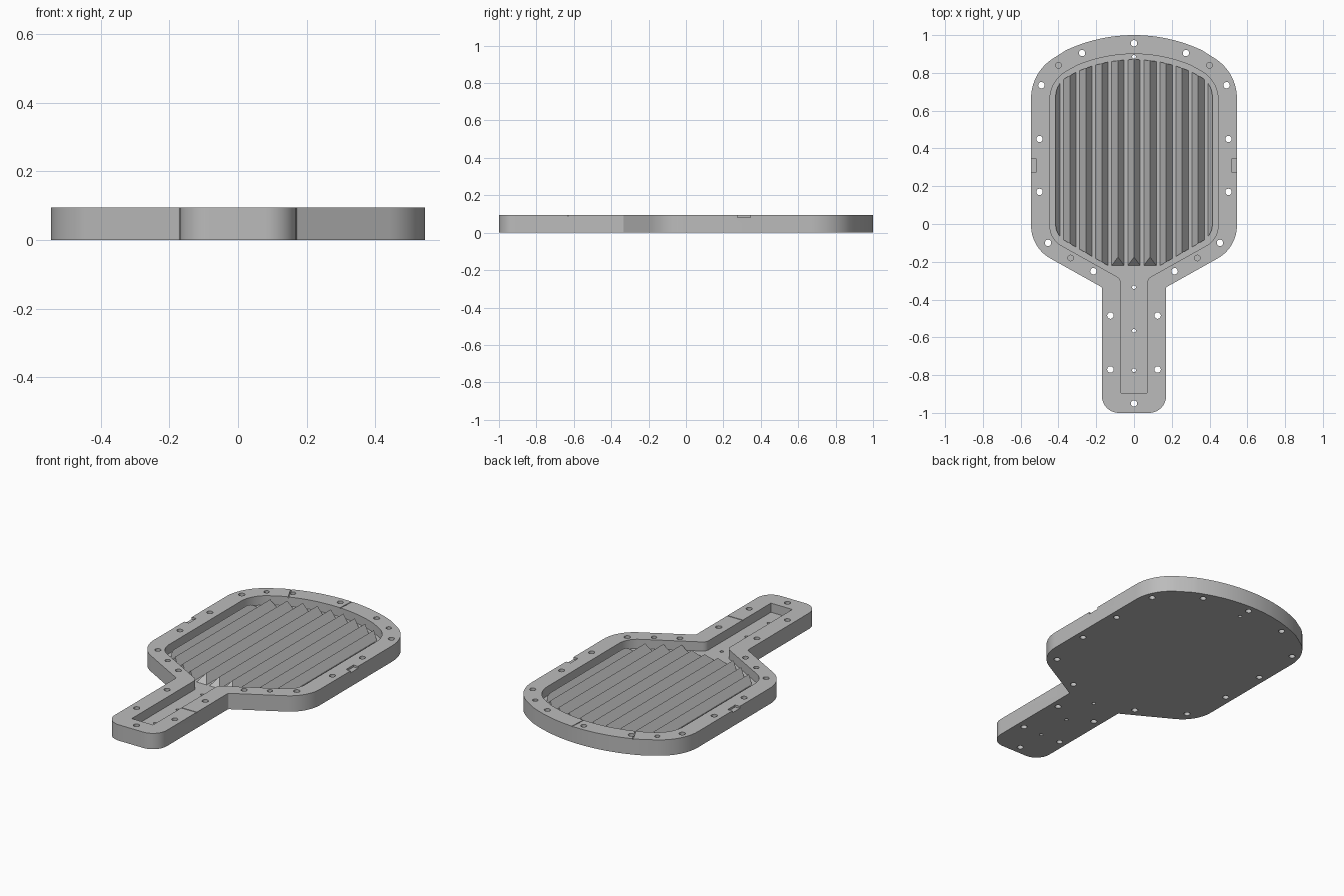
import bpy, bmesh, math
from mathutils import Vector

cube = bpy.data.objects.get("Cube")
if cube:
    bpy.data.objects.remove(cube)

HEIGHT, FLOOR, PEAK = 0.094, 0.04, 0.085

grey = bpy.data.materials.new("plain grey")
grey.use_nodes = True
grey.diffuse_color = (0.5, 0.5, 0.5, 1)
grey.node_tree.nodes["Principled BSDF"].inputs["Base Color"].default_value = (0.5, 0.5, 0.5, 1)


def crown(radius, top, reach, steps=12):
    """Shallow arc from x = reach up to the middle of the top edge."""
    xs = [reach * (1 - i / steps) for i in range(steps + 1)]
    return [(x, top - radius + math.sqrt(radius ** 2 - x * x), 0) for x in xs]


def outline(half, steps=14):
    """Mirror a right-hand half outline of (x, y, corner radius) and round it."""
    full = half + [(-x, y, r) for x, y, r in reversed(half) if x > 1e-6]
    result = []
    for i, (x, y, r) in enumerate(full):
        p = Vector((x, y))
        if r == 0:
            result.append(p)
            continue
        a = (Vector(full[i - 1][:2]) - p).normalized()
        b = (Vector(full[(i + 1) % len(full)][:2]) - p).normalized()
        half_angle = a.angle(b) / 2
        centre = p + (a + b).normalized() * r / math.sin(half_angle)
        reach = r / math.tan(half_angle)
        start, end = p + a * reach - centre, p + b * reach - centre
        sweep = start.angle_signed(end)
        first = math.atan2(start.y, start.x)
        for k in range(steps + 1):
            t = first - sweep * k / steps
            result.append(centre + r * Vector((math.cos(t), math.sin(t))))
    return result


def add_prism(bm, points, low, high):
    bottom = [bm.verts.new((p[0], p[1], low)) for p in points]
    top = [bm.verts.new((p[0], p[1], high)) for p in points]
    bm.faces.new(list(reversed(bottom)))
    bm.faces.new(top)
    for i in range(len(points)):
        j = (i + 1) % len(points)
        bm.faces.new((bottom[i], bottom[j], top[j], top[i]))


def add_hole(bm, x, y, radius, low):
    ring = [2 * math.pi * i / 20 for i in range(20)]
    add_prism(bm, [(x + radius * math.cos(t), y + radius * math.sin(t)) for t in ring], low, 0.2)


def add_slot(bm, start, end, width, depth):
    a, b = Vector(start), Vector(end)
    side = (b - a).normalized().orthogonal() * width / 2
    add_prism(bm, [a + side, a - side, b - side, b + side], HEIGHT - depth, 0.2)


def make(name, bm):
    bmesh.ops.recalc_face_normals(bm, faces=bm.faces)
    mesh = bpy.data.meshes.new(name)
    bm.to_mesh(mesh)
    bm.free()
    mesh.materials.append(grey)
    obj = bpy.data.objects.new(name, mesh)
    bpy.context.collection.objects.link(obj)
    return obj


def apply_boolean(obj, cutter, operation):
    cutter.hide_render = True
    mod = obj.modifiers.new("cut", "BOOLEAN")
    mod.operation, mod.solver, mod.object = operation, "EXACT", cutter
    bpy.context.view_layer.update()
    graph = bpy.context.evaluated_depsgraph_get()
    mesh = bpy.data.meshes.new_from_object(obj.evaluated_get(graph))
    obj.modifiers.clear()
    obj.data = mesh
    bpy.data.objects.remove(cutter)


def prism_object(name, half, low, high):
    bm = bmesh.new()
    add_prism(bm, outline(half), low, high)
    return make(name, bm)


# Paddle-shaped block
block = prism_object("mould_block", [
    (0.17, -1, 0.09), (0.17, -0.335, 0.01), (0.545, -0.125, 0.2), (0.545, 0.802, 0.25),
    *crown(0.85, 1, 0.36)], 0, HEIGHT)

# Recess for the blade and the handle
pocket = prism_object("pocket_cutter", [
    (0.07, -0.895, 0), (0.07, -0.29, 0.04), (0.445, -0.08, 0.12), (0.445, 0.76, 0.17),
    *crown(0.78, 0.9, 0.3)], FLOOR, 0.2)
apply_boolean(block, pocket, "DIFFERENCE")

# Bolt holes, small vent holes and blind dowel holes
holes = bmesh.new()
for x, y in [(0.275, 0.905), (0.49, 0.735), (0.5, 0.45), (0.5, 0.17),
             (0.455, -0.1), (0.215, -0.25), (0.125, -0.485), (0.125, -0.77)]:
    for side in (1, -1):
        add_hole(holes, side * x, y, 0.017, -0.1)
for y in (0.957, -0.95):
    add_hole(holes, 0, y, 0.017, -0.1)
for y in (0.885, -0.335, -0.565, -0.775):
    add_hole(holes, 0, y, 0.01, -0.1)
for x, y in [(0.4, 0.84), (0.335, -0.18)]:
    for side in (1, -1):
        add_hole(holes, side * x, y, 0.015, 0.05)
apply_boolean(block, make("hole_cutter", holes), "DIFFERENCE")

# Pry notches on the sides and fine vent grooves across the rim
slots = bmesh.new()
for side in (1, -1):
    add_slot(slots, (side * 0.515, 0.31), (side * 0.6, 0.31), 0.07, 0.012)
add_slot(slots, (0.05, -0.63), (0.2, -0.63), 0.005, 0.005)
add_slot(slots, (-0.24, 0.8), (-0.34, 1.0), 0.005, 0.005)
add_slot(slots, (0.04, 0.88), (0.05, 1.05), 0.005, 0.005)
apply_boolean(block, make("slot_cutter", slots), "DIFFERENCE")

# Lengthwise ridges, the middle three with sloped front ends
ridges = bmesh.new()
for k in range(-5, 6):
    x = 0.085 * k
    base_y, peak_y = (-0.22, -0.175) if abs(k) < 2 else (-0.4, -0.4)
    front, back = [[ridges.verts.new(v) for v in (
        (x - 0.033, yb, FLOOR - 0.005), (x + 0.033, yb, FLOOR - 0.005),
        (x + 0.033, yb, FLOOR), (x, yp, PEAK), (x - 0.033, yb, FLOOR))]
        for yb, yp in ((base_y, peak_y), (1, 1))]
    ridges.faces.new(front[:3] + front[4:])
    ridges.faces.new(front[2:])
    ridges.faces.new(list(reversed(back)))
    for i in range(5):
        j = (i + 1) % 5
        ridges.faces.new((front[i], back[i], back[j], front[j]))
ridge_field = make("ridges", ridges)
field = prism_object("field_cutter", [
    (0.13, -0.225, 0), (0.415, -0.06, 0.1), (0.415, 0.745, 0.12),
    *crown(0.75, 0.87, 0.3)], 0, 0.2)
apply_boolean(ridge_field, field, "INTERSECT")

# Smooth the rounded walls, keep the edges crisp
for obj in (block, ridge_field):
    bpy.ops.object.select_all(action="DESELECT")
    obj.select_set(True)
    bpy.context.view_layer.objects.active = obj
    bpy.ops.object.shade_smooth_by_angle(angle=math.radians(25))
